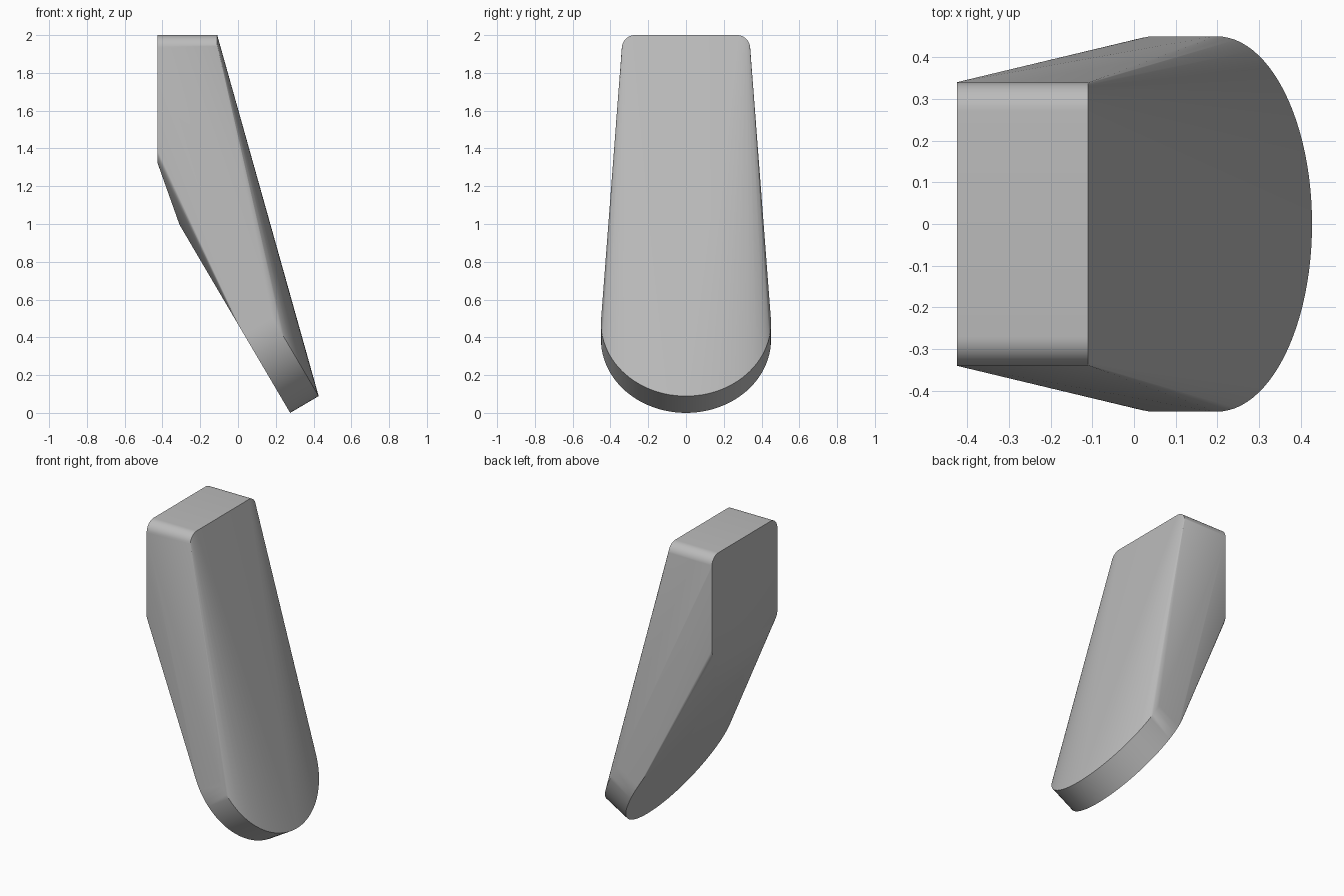
import bpy, bmesh
from math import sin, cos, pi, radians
from mathutils import Vector

cube = bpy.data.objects.get("Cube")
if cube:
    bpy.data.objects.remove(cube)

# Grey finish
grey = bpy.data.materials.new("plain_grey")
grey.use_nodes = True
colour = (0.5, 0.5, 0.5, 1)
grey.diffuse_color = colour
grey.node_tree.nodes["Principled BSDF"].inputs["Base Color"].default_value = colour

points = []

# Tilted disc at the foot: back centre, axis and in-plane upward direction
back_centre = Vector((0.048, 0, 0.388))
axis = Vector((0.862, 0, 0.507))
up = Vector((-0.507, 0, 0.862))
side = Vector((0, 1, 0))
radius, thickness, steps = 0.45, 0.175, 96
for depth in (0, thickness):
    for i in range(steps):
        a = 2 * pi * i / steps
        points.append(back_centre + axis * depth + (side * cos(a) + up * sin(a)) * radius)

# Rounded square block at the head
half, corner, mid_z = 0.34, 0.07, 1.66
for x in (-0.425, -0.11):
    for quadrant in range(4):
        mid = pi / 4 + quadrant * pi / 2
        sy = 1 if cos(mid) > 0 else -1
        sz = 1 if sin(mid) > 0 else -1
        for i in range(11):
            a = quadrant * pi / 2 + i * pi / 20
            points.append(Vector((x, sy * (half - corner) + corner * cos(a),
                                  mid_z + sz * (half - corner) + corner * sin(a))))

# Short ridge where the foot plane meets the back
for y in (-0.13, 0.13):
    points.append(back_centre + up * 0.705 + side * y)

# Stretch one skin over the foot, ridge and head
bm = bmesh.new()
for p in points:
    bm.verts.new(p)
hull = bmesh.ops.convex_hull(bm, input=bm.verts)
loose = {v for v in hull["geom_interior"] + hull["geom_unused"]
         if isinstance(v, bmesh.types.BMVert)}
bmesh.ops.delete(bm, geom=list(loose), context='VERTS')
bmesh.ops.dissolve_limit(bm, angle_limit=radians(0.3), verts=bm.verts, edges=bm.edges)
bmesh.ops.recalc_face_normals(bm, faces=bm.faces)
mesh = bpy.data.meshes.new("tapered_body")
bm.to_mesh(mesh)
bm.free()
mesh.materials.append(grey)

body = bpy.data.objects.new("tapered_body", mesh)
bpy.context.collection.objects.link(body)
bpy.ops.object.select_all(action='DESELECT')
body.select_set(True)
bpy.context.view_layer.objects.active = body
bpy.ops.object.shade_smooth_by_angle(angle=radians(30))
